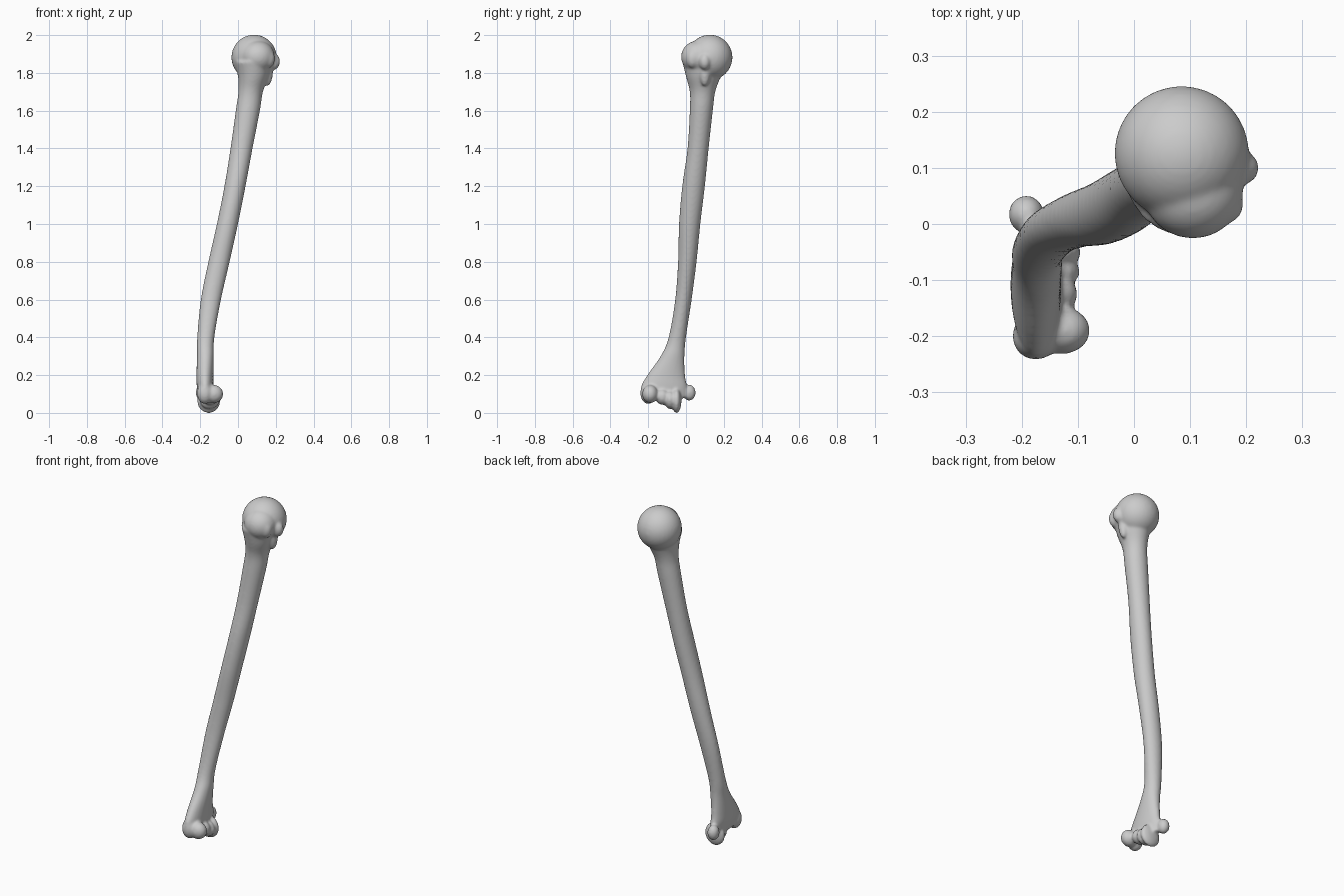
import bpy, bmesh, math
from mathutils import Vector, Matrix

cube = bpy.data.objects.get("Cube")
if cube:
    bpy.data.objects.remove(cube, do_unlink=True)

bone = bpy.data.materials.new("bone_grey")
bone.use_nodes = True
bone.diffuse_color = (0.6, 0.6, 0.6, 1)
bone.node_tree.nodes["Principled BSDF"].inputs["Base Color"].default_value = (0.6, 0.6, 0.6, 1)

bm = bmesh.new()


def blend(a, b, c, d, t):
    """Smooth curve through b and c."""
    return tuple(q + 0.5 * t * (r - p + t * (2 * p - 5 * q + 4 * r - s + t * (3 * (q - r) + s - p)))
                 for p, q, r, s in zip(a, b, c, d))


def loft(sections, sides=32, steps=6):
    """Skin elliptical sections given as z, x min, x max, y min, y max."""
    pts = [sections[0]] + sections + [sections[-1]]
    path = [blend(*pts[i:i + 4], k / steps) for i in range(len(sections) - 1) for k in range(steps)]
    path.append(sections[-1])
    rings = []
    for z, x0, x1, y0, y1 in path:
        ring = []
        for k in range(sides):
            a = math.tau * k / sides
            ring.append(bm.verts.new(((x0 + x1) / 2 + (x1 - x0) / 2 * math.cos(a),
                                      (y0 + y1) / 2 + (y1 - y0) / 2 * math.sin(a), z)))
        rings.append(ring)
    for low, high in zip(rings, rings[1:]):
        for k in range(sides):
            n = (k + 1) % sides
            bm.faces.new((low[k], low[n], high[n], high[k]))
    bm.faces.new(rings[0][::-1])
    bm.faces.new(rings[-1])


def knob(centre, radii, turn=0, tilt=0):
    """Ellipsoid, tilted about x and turned about z."""
    m = (Matrix.Translation(centre) @ Matrix.Rotation(math.radians(turn), 4, 'Z')
         @ Matrix.Rotation(math.radians(tilt), 4, 'X') @ Matrix.Diagonal((*radii, 1)))
    bmesh.ops.create_uvsphere(bm, u_segments=32, v_segments=20, radius=1, matrix=m)


# Shaft, flaring into the neck above and the flat blade below
loft([
    (0.08, -0.205, -0.135, -0.23, 0.0),
    (0.14, -0.218, -0.13, -0.238, 0.005),
    (0.20, -0.22, -0.13, -0.205, -0.005),
    (0.30, -0.217, -0.128, -0.135, -0.008),
    (0.40, -0.216, -0.125, -0.092, 0.0),
    (0.60, -0.197, -0.09, -0.057, 0.03),
    (0.80, -0.157, -0.044, -0.042, 0.056),
    (1.00, -0.112, 0.0, -0.037, 0.076),
    (1.20, -0.072, 0.04, -0.02, 0.1),
    (1.40, -0.04, 0.077, 0.008, 0.12),
    (1.60, -0.012, 0.116, 0.02, 0.142),
    (1.70, 0.002, 0.132, 0.02, 0.155),
    (1.78, 0.0, 0.162, 0.0, 0.185),
    (1.86, -0.02, 0.185, -0.02, 0.225),
])

# Upper end: ball, large front tubercle and small side tubercle
knob((0.085, 0.126, 1.882), (0.12, 0.12, 0.12))
knob((0.105, 0.062, 1.885), (0.09, 0.088, 0.085))
knob((0.185, 0.1, 1.86), (0.038, 0.032, 0.045))
knob((0.155, 0.1, 1.81), (0.03, 0.03, 0.08))
knob((0.16, 0.035, 1.875), (0.035, 0.035, 0.05))

# Lower end: outer knuckle, spool with a deep inner rim, inner knob
knob((-0.128, -0.19, 0.1), (0.05, 0.042, 0.048))
knob((-0.175, -0.2, 0.105), (0.042, 0.042, 0.058))
knob((-0.145, -0.125, 0.085), (0.045, 0.035, 0.043))
knob((-0.15, -0.085, 0.07), (0.054, 0.03, 0.05))
knob((-0.155, -0.05, 0.065), (0.062, 0.026, 0.066))
knob((-0.192, 0.017, 0.107), (0.032, 0.034, 0.043))

mesh = bpy.data.meshes.new("arm_bone")
bm.normal_update()
bm.to_mesh(mesh)
bm.free()
mesh.materials.append(bone)
body = bpy.data.objects.new("arm_bone", mesh)
bpy.context.collection.objects.link(body)

# Fuse the parts into one soft skin
fuse = body.modifiers.new("fuse", 'REMESH')
fuse.mode = 'VOXEL'
fuse.voxel_size = 0.007
fuse.use_smooth_shade = True
soften = body.modifiers.new("soften", 'SMOOTH')
soften.factor = 0.5
soften.iterations = 8
